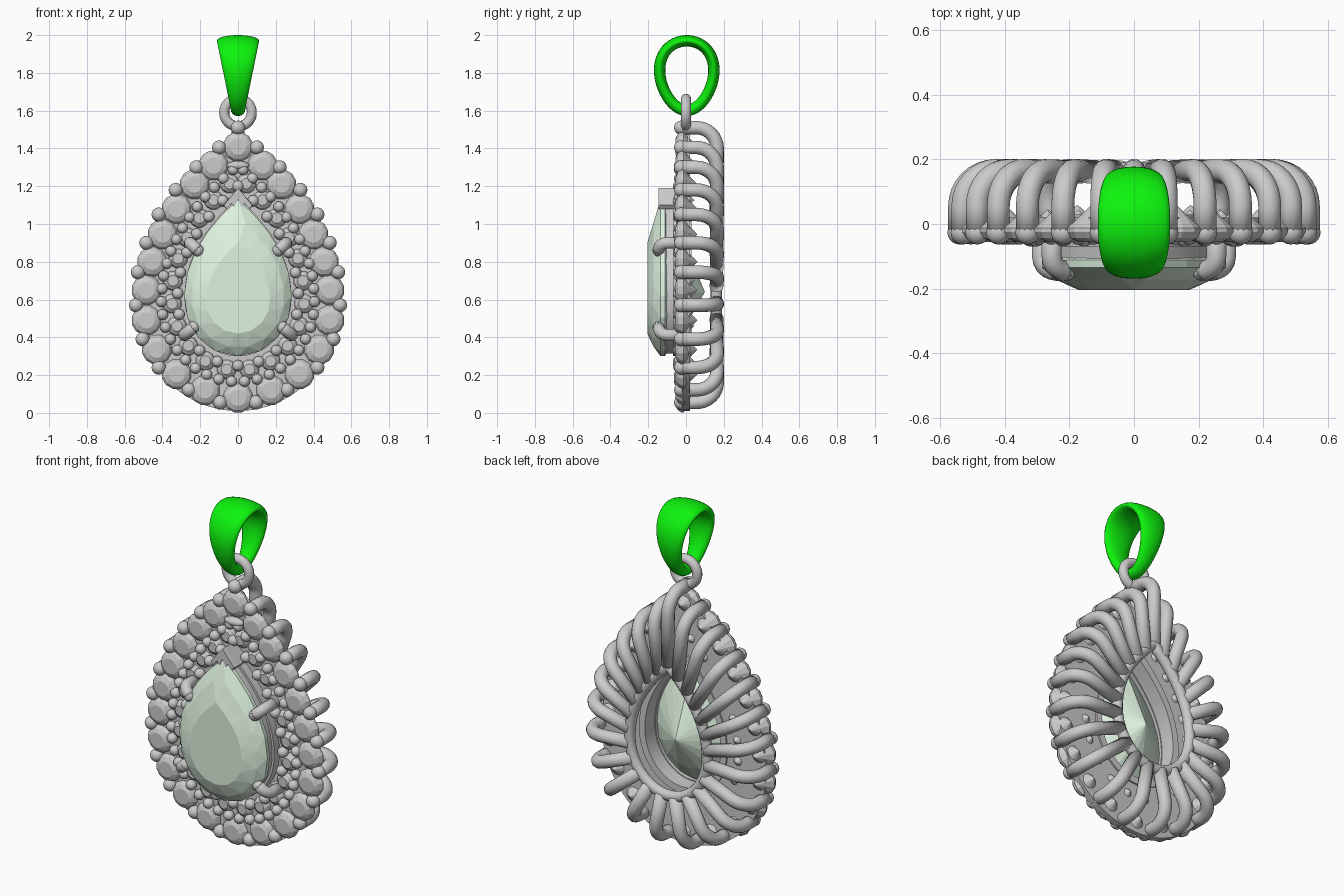
import bpy, bmesh, math
from mathutils import Vector, Matrix

if "Cube" in bpy.data.objects:
    bpy.data.objects.remove(bpy.data.objects["Cube"])

PI = math.pi


def finish(name, bm, smooth=False, color=None):
    bmesh.ops.recalc_face_normals(bm, faces=bm.faces)
    me = bpy.data.meshes.new(name)
    bm.to_mesh(me)
    bm.free()
    for p in me.polygons:
        p.use_smooth = smooth
    ob = bpy.data.objects.new(name, me)
    bpy.context.collection.objects.link(ob)
    if color:
        mat = bpy.data.materials.new(name + "_material")
        mat.diffuse_color = color
        mat.use_nodes = True
        mat.node_tree.nodes["Principled BSDF"].inputs["Base Color"].default_value = mat.diffuse_color
        me.materials.append(mat)
    return ob


def pear(w, z0, z1, n, shift=0.0):
    """n (x, z) points evenly spaced round a pear outline, starting at its tip."""
    zc = z0 + 0.37 * (z1 - z0)
    half = []
    for i in range(201):
        v = 1 - i / 200
        half.append((w * (1 - v ** 2.1), zc + (z1 - zc) * v))
    for i in range(1, 201):
        a = i / 200 * PI / 2
        half.append((w * math.cos(a), zc - (zc - z0) * math.sin(a)))
    pts = half + [(-x, z) for x, z in half[-2::-1]]
    d = [0.0]
    for a, b in zip(pts, pts[1:]):
        d.append(d[-1] + math.dist(a, b))
    out, j = [], 0
    for k in range(n):
        s = d[-1] * (k + shift) / n
        while d[j + 1] < s:
            j += 1
        f = (s - d[j]) / (d[j + 1] - d[j])
        out.append(tuple(pts[j][c] + f * (pts[j + 1][c] - pts[j][c]) for c in (0, 1)))
    return out


def mirrored(half):
    """Add the mirror image of every point off the centre line, in loop order."""
    return half + [(-x, z) for x, z in half[::-1] if x]


def loft(bm, rings, caps=True, loop=False):
    """Skin rings of equal point count; a one-point ring closes to a tip."""
    vs = [[bm.verts.new(p) for p in r] for r in rings]
    for a, b in zip(vs, vs[1:] + ([vs[0]] if loop else [])):
        n = len(a)
        for i in range(n):
            k = (i + 1) % n
            if len(b) == 1:
                bm.faces.new((a[i], a[k], b[0]))
            else:
                bm.faces.new((a[i], a[k], b[k], b[i]))
    if caps and not loop:
        for r in (vs[0], vs[-1]):
            if len(r) > 2:
                bm.faces.new(r)


def at_y(pts, y):
    return [(x, y, z) for x, z in pts]


def tube(bm, pts, r, closed=False, sides=12):
    pts = [Vector(p) for p in pts]
    n, rings, u = len(pts), [], None
    for i, p in enumerate(pts):
        a = pts[i - 1] if (i or closed) else p
        b = pts[(i + 1) % n] if (i < n - 1 or closed) else p
        t = (b - a).normalized()
        u = u or t.orthogonal()
        u = (u - t * u.dot(t)).normalized()
        v = t.cross(u)
        rings.append([p + r * (u * math.cos(k * 2 * PI / sides) + v * math.sin(k * 2 * PI / sides))
                      for k in range(sides)])
    loft(bm, rings, loop=closed)


def ball(bm, x, y, z, r, scale=(1, 1, 1)):
    m = Matrix.Translation((x, y, z)) @ Matrix.Diagonal((*scale, 1))
    bmesh.ops.create_icosphere(bm, subdivisions=3, radius=r, matrix=m)


def stone(bm, x, z, r, front, back, n=12):
    """Round faceted stone facing -y."""
    def ring(rad, y, off=0):
        return [(x + rad * math.cos((k + off) * 2 * PI / n), y,
                 z + rad * math.sin((k + off) * 2 * PI / n)) for k in range(n)]
    loft(bm, [ring(r * .55, front), ring(r * .85, front + .012, .5), ring(r, front + .03, .5),
              ring(r, front + .042, .5), [(x, back, z)]])


def band(name, outer, inner, y0, y1, n=96):
    bm = bmesh.new()
    o, i = pear(*outer, n), pear(*inner, n)
    loft(bm, [at_y(o, y0), at_y(o, y1), at_y(i, y1), at_y(i, y0)], loop=True)
    return finish(name, bm)


# pear-shaped base plate and the collar under the large gem
band("base_plate", (.53, .01, 1.48), (.265, .325, 1.10), -.02, .02)
band("gem_collar", (.283, .30, 1.14), (.245, .34, 1.08), -.07, .03)
band("gem_bearing", (.27, .315, 1.12), (.24, .345, 1.07), -.112, -.06)

# outer and inner rows of small stones
bm = bmesh.new()
for x, z in mirrored([(0, 1.41), (.13, 1.31), (.23, 1.21), (.325, 1.08), (.40, .945), (.455, .80),
                      (.485, .65), (.485, .49), (.43, .335), (.325, .205), (.175, .12), (0, .08)]):
    stone(bm, x, z, .08, -.055, .06)
finish("outer_stones", bm)
bm = bmesh.new()
for x, z in pear(.35, .225, 1.255, 22, .5):
    stone(bm, x, z, .052, -.05, .045)
finish("inner_stones", bm)

# bead prongs holding the small stones
bm = bmesh.new()
for x, z in pear(.405, .165, 1.31, 44, .5):
    ball(bm, x, -.035, z, .029)
for x, z in pear(.32, .25, 1.20, 22):
    ball(bm, x, -.04, z, .03)
ball(bm, 0, -.035, 1.31, .03, (2, 1, .8))
finish("bead_prongs", bm, True)

# rib wires bent from the rim beads to the back gallery ring
heads = mirrored([(0, 1.51), (.10, 1.405), (.22, 1.30), (.33, 1.18), (.42, 1.05), (.485, .90),
                  (.53, .745), (.54, .57), (.505, .39), (.42, .24), (.26, .122), (.095, .055)])
feet = pear(.25, .34, 1.10, 23)
wires, tips = bmesh.new(), bmesh.new()
R, YB = .11, .165
for (hx, hz), (fx, fz) in zip(heads, feet):
    p, q = Vector((hx, 0, hz)), Vector((fx, 0, fz))
    d = (q - p).normalized()
    path = [p + Vector((0, -.026, 0))]
    for k in range(9):
        a = k / 8 * PI / 2
        path.append(p + d * R * (1 - math.cos(a)) + Vector((0, YB - R + R * math.sin(a), 0)))
    path.append(q + Vector((0, YB - .004, 0)))
    tube(wires, path, .0365)
    ball(tips, hx, -.026, hz, .0375)
finish("rib_wires", wires, True)
finish("rim_beads", tips, True)
bm = bmesh.new()
tube(bm, at_y(pear(.25, .34, 1.10, 80), .16), .03, closed=True)
finish("gallery_ring", bm, True)

# large faceted pear gem
bm = bmesh.new()
N = 18
g = (.285, .30, 1.13)
loft(bm, [at_y(pear(.17, .42, .90, N), -.205), at_y(pear(.245, .345, 1.04, N, .5), -.172),
          at_y(pear(*g, N), -.135), at_y(pear(*g, N), -.112),
          at_y(pear(.17, .43, .93, N), -.02), [(0, .10, .64)]])
bmesh.ops.triangulate(bm, faces=[f for f in bm.faces if len(f.verts) == 4])
finish("pear_gem", bm, color=(.74, .9, .75, 1))

# four claws over the gem edge
bm = bmesh.new()
for s in (-1, 1):
    for (bx, bz), (tx, tz) in (((.255, .90), (.212, .86)), ((.285, .412), (.235, .453))):
        path = [(s * bx, .0, bz), (s * bx, -.10, bz)]
        for k in range(1, 6):
            a = k / 5 * PI / 2
            f = 1 - math.cos(a)
            path.append((s * (bx + (tx - bx) * f), -.10 - .045 * math.sin(a), bz + (tz - bz) * f))
        tube(bm, path, .032)
        ball(bm, s * tx, -.145, tz, .032)
finish("gem_claws", bm, True)

# pointed claw over the gem tip
bm = bmesh.new()
side = [(.075, 1.10), (.06, 1.08), (.035, 1.11), (.02, 1.09)]
prof = [(0, 1.19)] + side + [(0, 1.13)] + [(-x, z) for x, z in side[::-1]]
loft(bm, [at_y(prof, -.145), at_y([(x * 1.05, z) for x, z in prof], -.11), at_y(prof, -.02)])
finish("tip_claw", bm)

# jump ring
bm = bmesh.new()
tube(bm, [(.073 * math.cos(k * PI / 24), 0, 1.59 + .073 * math.sin(k * PI / 24)) for k in range(48)],
     .027, closed=True)
finish("jump_ring", bm, True)

# bail: teardrop loop, wide at the top and narrow at the bottom
bm = bmesh.new()
rings, M, S = [], 64, 24


def loop_point(a):
    return Vector((0, .004 + .142 * math.sin(a) * (1 + .16 * math.cos(a)), 1.786 + .184 * math.cos(a)))


for k in range(M):
    a = k * 2 * PI / M
    c = loop_point(a)
    t = (loop_point(a + .01) - loop_point(a - .01)).normalized()
    nrm = Vector((0, t.z, -t.y))
    w = .037 + .075 * (1 + math.cos(a)) / 2
    rings.append([c + Vector((w * math.cos(b), 0, 0)) + nrm * .03 * math.sin(b)
                  for b in (j * 2 * PI / S for j in range(S))])
loft(bm, rings, loop=True)
finish("bail", bm, True, (.004, .9, .004, 1))
